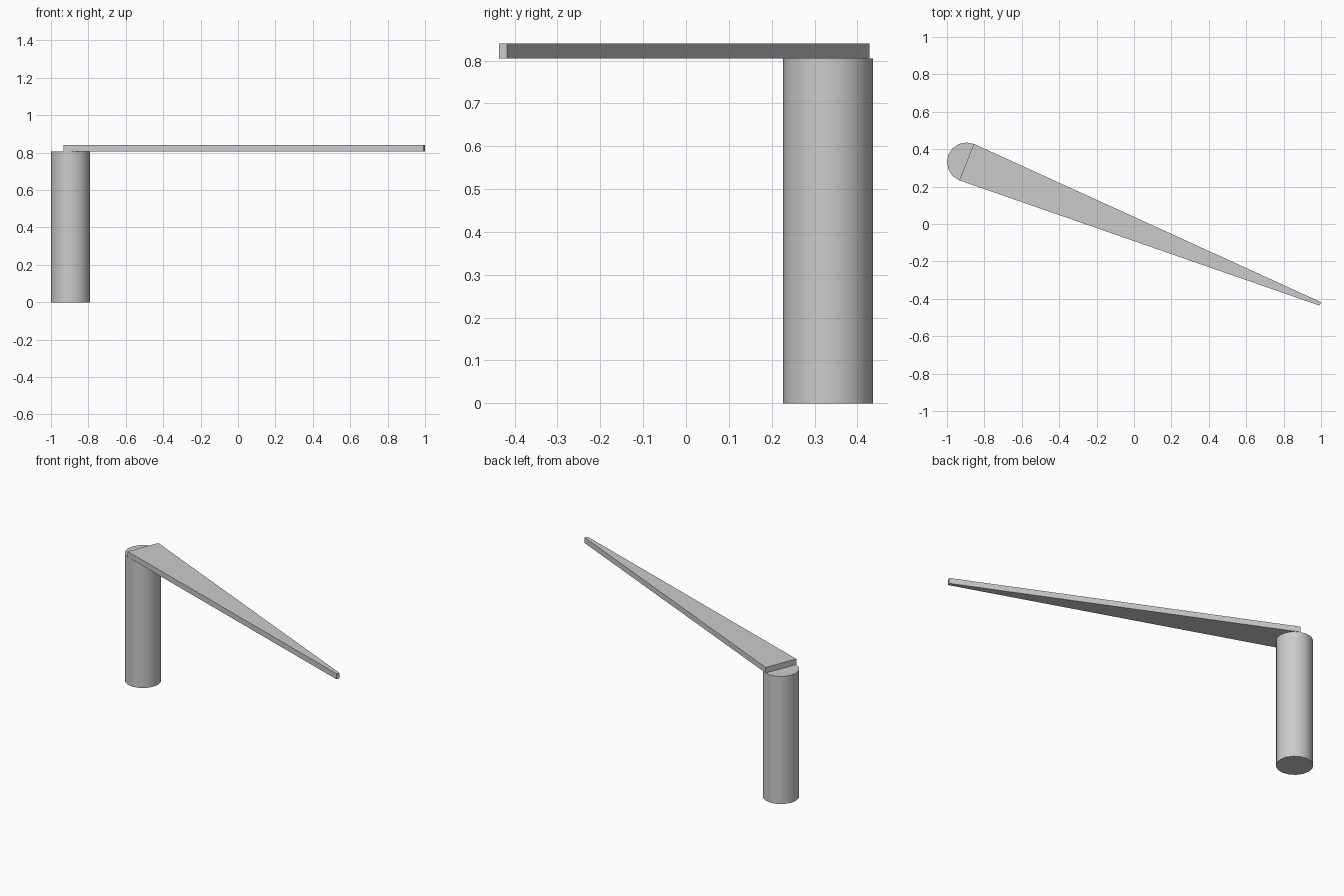
import bpy, bmesh
from mathutils import Vector

if "Cube" in bpy.data.objects:
    bpy.data.objects.remove(bpy.data.objects["Cube"])

RADIUS = 0.105
POST_TOP = 0.805
PLATE_TOP = 0.84
pivot = Vector((-0.895, 0.331))
tip = Vector((0.996, -0.427))

# Upright round post
bpy.ops.mesh.primitive_cylinder_add(vertices=16, radius=RADIUS, depth=POST_TOP,
                                    location=(pivot.x, pivot.y, POST_TOP / 2))
post = bpy.context.object
post.name = "post"
bpy.ops.object.shade_smooth_by_angle()

# Tapered flat arm: a trapezoid outline extruded upward
along = (tip - pivot).normalized()
side = Vector((-along.y, along.x))
outline = [pivot - side * RADIUS, tip - side * 0.01,
           tip + side * 0.01, pivot + side * RADIUS]
bm = bmesh.new()
base = bm.faces.new([bm.verts.new((p.x, p.y, POST_TOP)) for p in outline])
extruded = bmesh.ops.extrude_face_region(bm, geom=[base], use_keep_orig=True)
top = [g for g in extruded["geom"] if isinstance(g, bmesh.types.BMVert)]
bmesh.ops.translate(bm, verts=top, vec=(0, 0, PLATE_TOP - POST_TOP))
bmesh.ops.recalc_face_normals(bm, faces=bm.faces)
mesh = bpy.data.meshes.new("tapered_arm")
bm.to_mesh(mesh)
bm.free()
arm = bpy.data.objects.new("tapered_arm", mesh)
bpy.context.collection.objects.link(arm)
